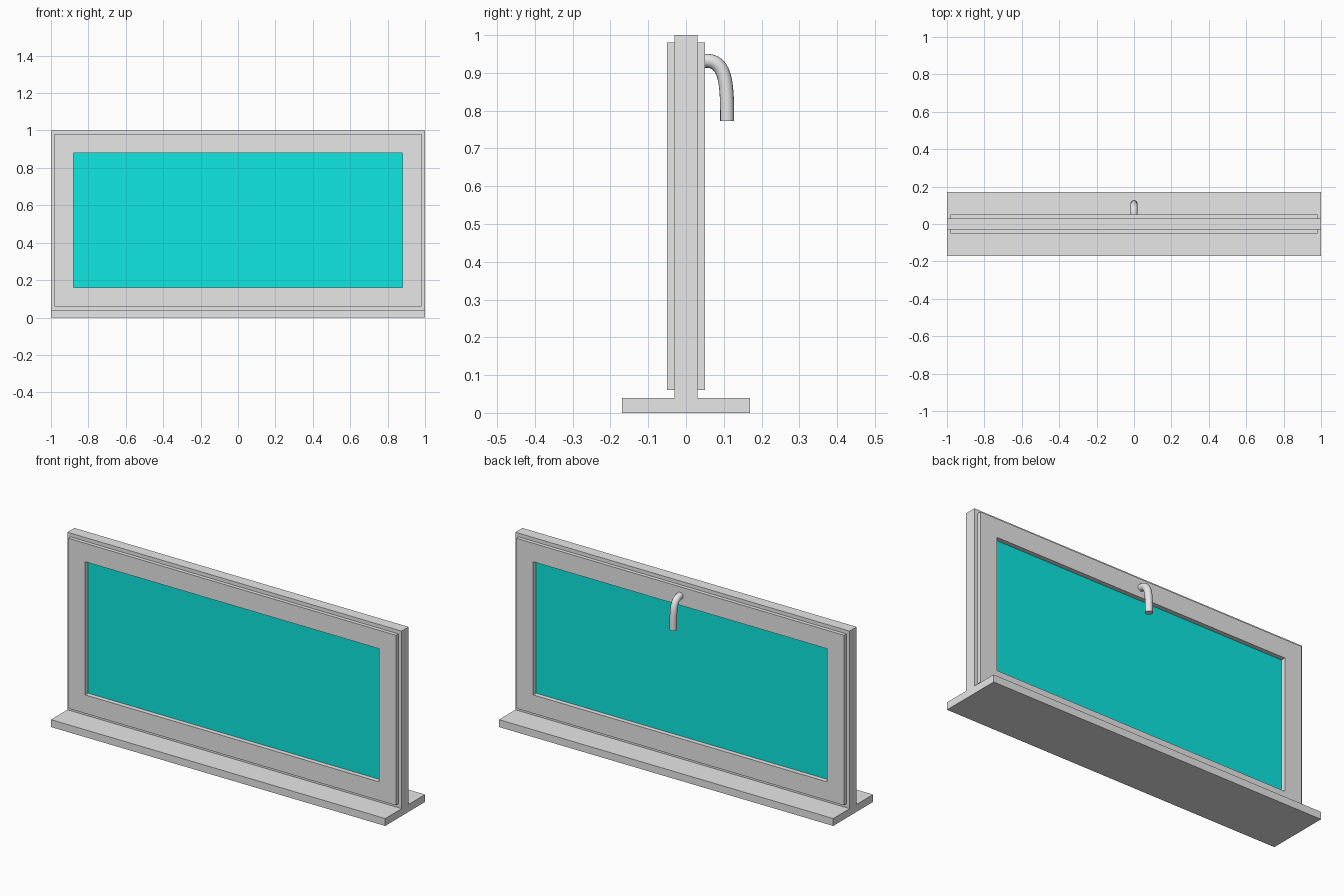
import bpy
import bmesh

if "Cube" in bpy.data.objects:
    bpy.data.objects.remove(bpy.data.objects["Cube"])


def material(name, rgb):
    m = bpy.data.materials.new(name)
    m.diffuse_color = (*rgb, 1.0)
    m.use_nodes = True
    m.node_tree.nodes["Principled BSDF"].inputs["Base Color"].default_value = m.diffuse_color
    return m


white = material("painted_frame", (0.8, 0.8, 0.8))
teal = material("teal_glass", (0.004, 0.8, 0.755))


def finish(name, bm, mat):
    bmesh.ops.recalc_face_normals(bm, faces=bm.faces)
    me = bpy.data.meshes.new(name)
    bm.to_mesh(me)
    bm.free()
    me.materials.append(mat)
    ob = bpy.data.objects.new(name, me)
    bpy.context.collection.objects.link(ob)
    return ob


def box(name, hx, hy, z0, z1, mat):
    bm = bmesh.new()
    bmesh.ops.create_cube(bm, size=1)
    for v in bm.verts:
        v.co = (v.co.x * 2 * hx, v.co.y * 2 * hy, z0 + (v.co.z + 0.5) * (z1 - z0))
    return finish(name, bm, mat)


def ring(name, hx, z0, z1, inner_hx, inner_z0, inner_z1, hy, mat):
    """Rectangular frame with mitred corners, hy deep each way from y = 0."""
    bm = bmesh.new()

    def loop(w, a, b, y):
        return [bm.verts.new(p) for p in ((-w, y, a), (w, y, a), (w, y, b), (-w, y, b))]

    loops = [loop(hx, z0, z1, -hy), loop(inner_hx, inner_z0, inner_z1, -hy),
             loop(inner_hx, inner_z0, inner_z1, hy), loop(hx, z0, z1, hy)]
    for k in range(4):
        a, b = loops[k], loops[(k + 1) % 4]
        for i in range(4):
            j = (i + 1) % 4
            bm.faces.new((a[i], a[j], b[j], b[i]))
    return finish(name, bm, mat)


# Sill, fixed frame, opening sash and glass pane
box("sill", 1.0, 0.17, 0.0, 0.04, white)
ring("outer_frame", 1.0, 0.04, 1.0, 0.96, 0.08, 0.96, 0.03, white)
ring("sash", 0.98, 0.06, 0.98, 0.88, 0.16, 0.88, 0.05, white)
box("glass_pane", 0.89, 0.025, 0.15, 0.89, teal)

# Bent handle on the back: round tube swept along one bezier
cu = bpy.data.curves.new("handle_path", 'CURVE')
cu.dimensions = '3D'
cu.bevel_depth = 0.0185
cu.bevel_resolution = 6
cu.resolution_u = 20
cu.use_fill_caps = True
sp = cu.splines.new('BEZIER')
sp.bezier_points.add(1)
a, b = sp.bezier_points
for p in (a, b):
    p.handle_left_type = p.handle_right_type = 'FREE'
a.co, a.handle_left, a.handle_right = (0, 0.049, 0.932), (0, 0.02, 0.932), (0, 0.107, 0.935)
b.co, b.handle_left, b.handle_right = (0, 0.109, 0.772), (0, 0.109, 0.872), (0, 0.109, 0.75)
cu.materials.append(white)
handle = bpy.data.objects.new("handle", cu)
bpy.context.collection.objects.link(handle)
bpy.context.view_layer.objects.active = handle
handle.select_set(True)
bpy.ops.object.convert(target='MESH')
bpy.ops.object.shade_smooth_by_angle()
